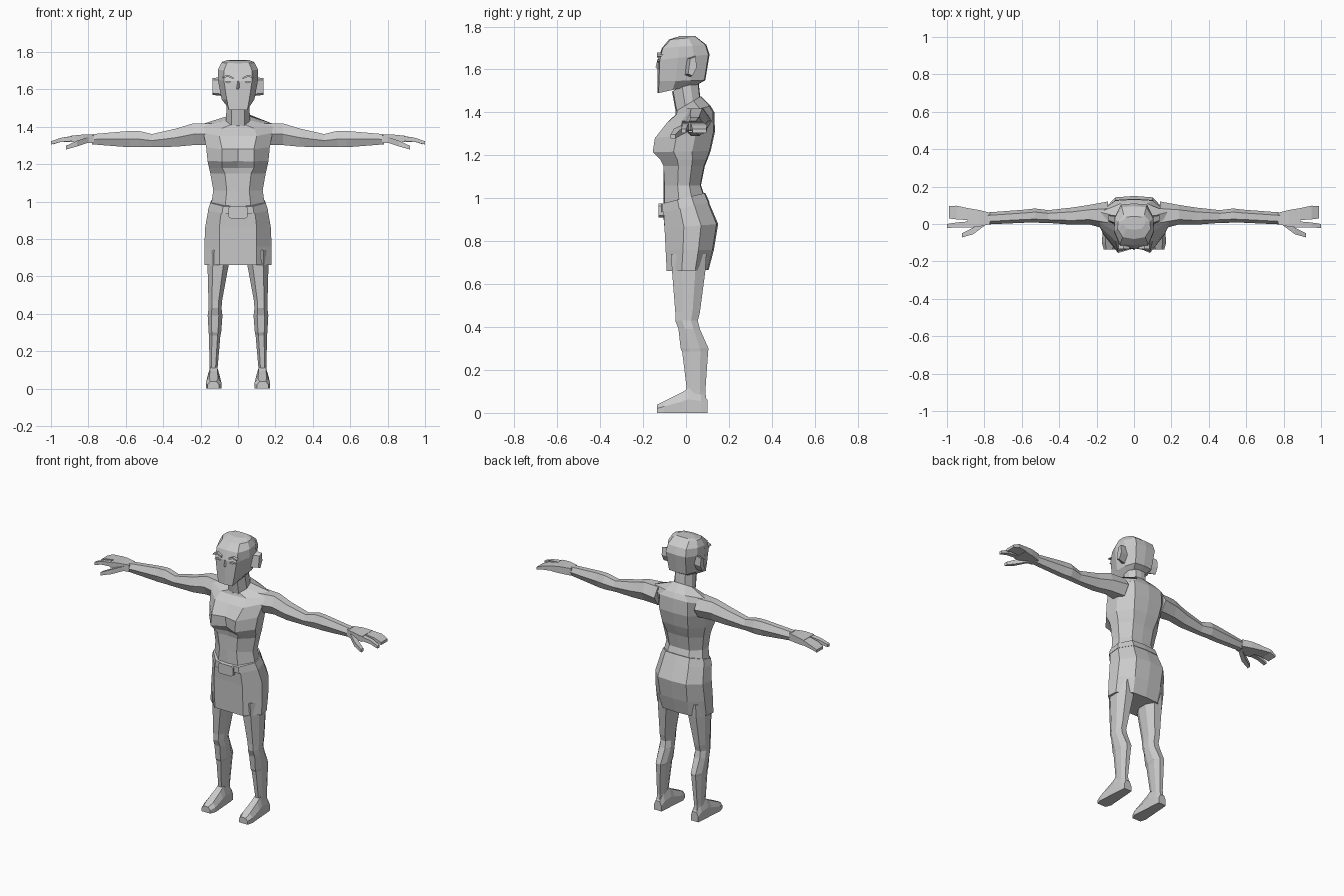
import bpy, bmesh, math
from mathutils import Vector

skin = bpy.data.materials.new("plain grey")
skin.diffuse_color = (0.6, 0.6, 0.6, 1)


def loft(name, rings, mirror=False):
    """Skin a list of equal-length closed rings, cap the ends, optionally mirror in x."""
    bm = bmesh.new()
    loops = [[bm.verts.new(p) for p in r] for r in rings]
    n = len(rings[0])
    for a, b in zip(loops, loops[1:]):
        for i in range(n):
            j = (i + 1) % n
            bm.faces.new((a[i], a[j], b[j], b[i]))
    bm.faces.new(loops[0])
    bm.faces.new(loops[-1])
    if mirror:
        geom = bmesh.ops.duplicate(bm, geom=bm.verts[:] + bm.edges[:] + bm.faces[:])["geom"]
        for v in geom:
            if isinstance(v, bmesh.types.BMVert):
                v.co.x = -v.co.x
    bmesh.ops.recalc_face_normals(bm, faces=bm.faces)
    mesh = bpy.data.meshes.new(name)
    bm.to_mesh(mesh)
    bm.free()
    mesh.materials.append(skin)
    ob = bpy.data.objects.new(name, mesh)
    bpy.context.collection.objects.link(ob)
    return ob


def body_ring(zf, zb, yc, yf, xf, w, xb, yb, grow=0.0):
    """Symmetric tilted horizontal section: front centre, front side, flank, back."""
    y1, y2 = yf + (yb - yf) * 0.36, yf + (yb - yf) * 0.68
    half = [(xf, yf - grow), (w + grow, y1), (w * 0.96 + grow, y2), (xb, yb * 0.95 + grow)]
    pts = [(0, yc - grow)] + half + [(0, yb + grow)] + [(-x, y) for x, y in reversed(half)]
    return [(x, y, zf + (zb - zf) * (y - yf) / (yb - yf)) for x, y in pts]


def limb_ring(x, y, z, hy, hz, n=6):
    """Section across the x axis."""
    return [(x, y + hy * math.cos(2 * math.pi * i / n), z + hz * math.sin(2 * math.pi * (i + .5) / n)
             / math.cos(math.pi / n) if n == 4 else z + hz * math.sin(2 * math.pi * i / n) * 1.12)
            for i in range(n)]


def leg_ring(z, x0, x1, y0, y1):
    """Eight-sided horizontal section inside a rectangle."""
    xm, ym, hx, hy = (x0 + x1) / 2, (y0 + y1) / 2, (x1 - x0) / 2, (y1 - y0) / 2
    oct_ = [(-.5, -1), (.5, -1), (1, -.4), (1, .4), (.5, 1), (-.5, 1), (-1, .4), (-1, -.4)]
    return [(xm + a * hx, ym + b * hy, z) for a, b in oct_]


def slab_ring(x, y0, y1, z0, z1):
    return [(x, y0, z0), (x, y1, z0), (x, y1, z1), (x, y0, z1)]


# Skirt
loft("skirt", [body_ring(*r) for r in [
    (.66, .665, -.09, -.09, .10, .18, .09, .105),
    (.76, .76, -.095, -.095, .10, .18, .095, .13),
    (.86, .88, -.10, -.10, .10, .175, .10, .15),
    (.945, .985, -.108, -.105, .09, .158, .09, .105)]])

# Belt and buckle
loft("belt", [body_ring(*r) for r in [
    (.935, .98, -.117, -.112, .085, .162, .09, .11),
    (.975, 1.025, -.117, -.112, .08, .148, .085, .09)]])
loft("buckle", [[(x, y, z) for x, z in
                 [(-.04, .91), (.04, .91), (.052, .92), (.052, .965), (.04, .975), (-.04, .975), (-.052, .965), (-.052, .92)]]
                for y in (-.09, -.127)])

# Torso, bust and shoulders
loft("torso", [body_ring(*r) for r in [
    (.96, 1.0, -.105, -.10, .07, .145, .08, .09),
    (1.06, 1.06, -.105, -.10, .06, .132, .07, .07),
    (1.15, 1.15, -.10, -.105, .07, .148, .075, .088),
    (1.18, 1.18, -.10, -.12, .085, .155, .08, .10),
    (1.215, 1.22, -.115, -.155, .085, .163, .09, .115),
    (1.28, 1.31, -.13, -.145, .085, .17, .10, .135),
    (1.35, 1.40, -.09, -.09, .10, .185, .10, .132),
    (1.39, 1.43, -.05, -.045, .09, .19, .07, .115),
    (1.41, 1.475, -.05, -.04, .04, .068, .04, .07)]])

# Neck
loft("neck", [body_ring(*r) for r in [
    (1.39, 1.46, -.045, -.04, .035, .066, .035, .068),
    (1.50, 1.57, -.065, -.06, .035, .06, .035, .055)]])

# Head
loft("head", [body_ring(*r) for r in [
    (1.49, 1.53, -.132, -.128, .05, .055, .045, .055),
    (1.545, 1.55, -.132, -.126, .06, .088, .06, .09),
    (1.645, 1.67, -.132, -.122, .075, .108, .07, .11),
    (1.70, 1.715, -.112, -.108, .075, .107, .065, .095),
    (1.74, 1.75, -.08, -.07, .06, .088, .055, .05),
    (1.755, 1.757, -.03, -.025, .04, .06, .04, .04)]])

# Ears
loft("ears", [
    [(x, y, z) for y, z in
     [(-.005, 1.575 + d), (.02, 1.565 + d), (.045, 1.61), (.04, 1.665 - d), (.0, 1.65 - d)]]
    if i == 0 else [(x, y + .015, z) for y, z in
     [(-.005, 1.58), (.015, 1.57), (.035, 1.61), (.03, 1.66), (.005, 1.65)]]
    for i, (x, d) in enumerate([(.088, 0), (.137, 0)])], True)

# Brows, eyes and nose
loft("brows", [[(x, y, z) for x, z in [(.025, 1.655), (.055, 1.667), (.085, 1.66), (.082, 1.668), (.055, 1.678), (.025, 1.664)]]
               for y in (-.108, -.134)], True)
loft("eyes", [[(x, y, z) for x, z in [(.03, 1.637), (.05, 1.632), (.072, 1.64), (.05, 1.646)]]
              for y in (-.115, -.135)], True)
loft("nose", [[(-.012, -.125, z), (.012, -.125, z), (0, y, z)]
              for z, y in [(1.645, -.133), (1.61, -.142), (1.60, -.133)]])

# Arms
loft("arms", [limb_ring(*r) for r in [
    (.14, .045, 1.36, .075, .06),
    (.24, .05, 1.36, .052, .06),
    (.33, .042, 1.342, .046, .05),
    (.46, .04, 1.326, .034, .036),
    (.53, .045, 1.334, .038, .045),
    (.58, .042, 1.334, .035, .045),
    (.78, .03, 1.333, .032, .028)]], True)

# Hands
loft("palms", [slab_ring(*r) for r in [
    (.77, .0, .06, 1.312, 1.357), (.83, -.015, .075, 1.315, 1.358), (.89, -.02, .085, 1.318, 1.352)]], True)
loft("fingers", [slab_ring(*r) for r in [
    (.88, .02, .083, 1.32, 1.352), (.95, .025, .098, 1.318, 1.34), (.99, .03, .095, 1.305, 1.322)]], True)
loft("index_fingers", [slab_ring(*r) for r in [
    (.87, -.02, .015, 1.325, 1.352), (.95, -.018, .008, 1.318, 1.34), (1.0, -.022, .0, 1.305, 1.322)]], True)
loft("thumbs", [slab_ring(*r) for r in [
    (.80, -.01, .02, 1.315, 1.345), (.86, -.055, -.02, 1.295, 1.325), (.92, -.072, -.05, 1.278, 1.298)]], True)

# Legs
loft("legs", [leg_ring(*r) for r in [
    (.74, .04, .165, -.07, .095),
    (.66, .05, .163, -.065, .09),
    (.47, .085, .158, -.05, .065),
    (.43, .088, .157, -.05, .055),
    (.39, .083, .162, -.035, .065),
    (.30, .09, .157, -.025, .105),
    (.285, .094, .155, -.018, .103),
    (.10, .11, .152, .005, .09),
    (.06, .11, .152, .01, .095)]], True)

# Feet
loft("feet", [[(xc - w, y, 0), (xc + w, y, 0), (xc + w, y, z * .55), (xc + w * .55, y, z),
               (xc - w * .55, y, z), (xc - w, y, z * .55)]
              for y, xc, w, z in [
    (-.135, .132, .03, .038), (-.10, .13, .042, .055), (-.02, .13, .036, .095),
    (.01, .13, .034, .115), (.07, .13, .03, .10), (.10, .13, .026, .06)]], True)
